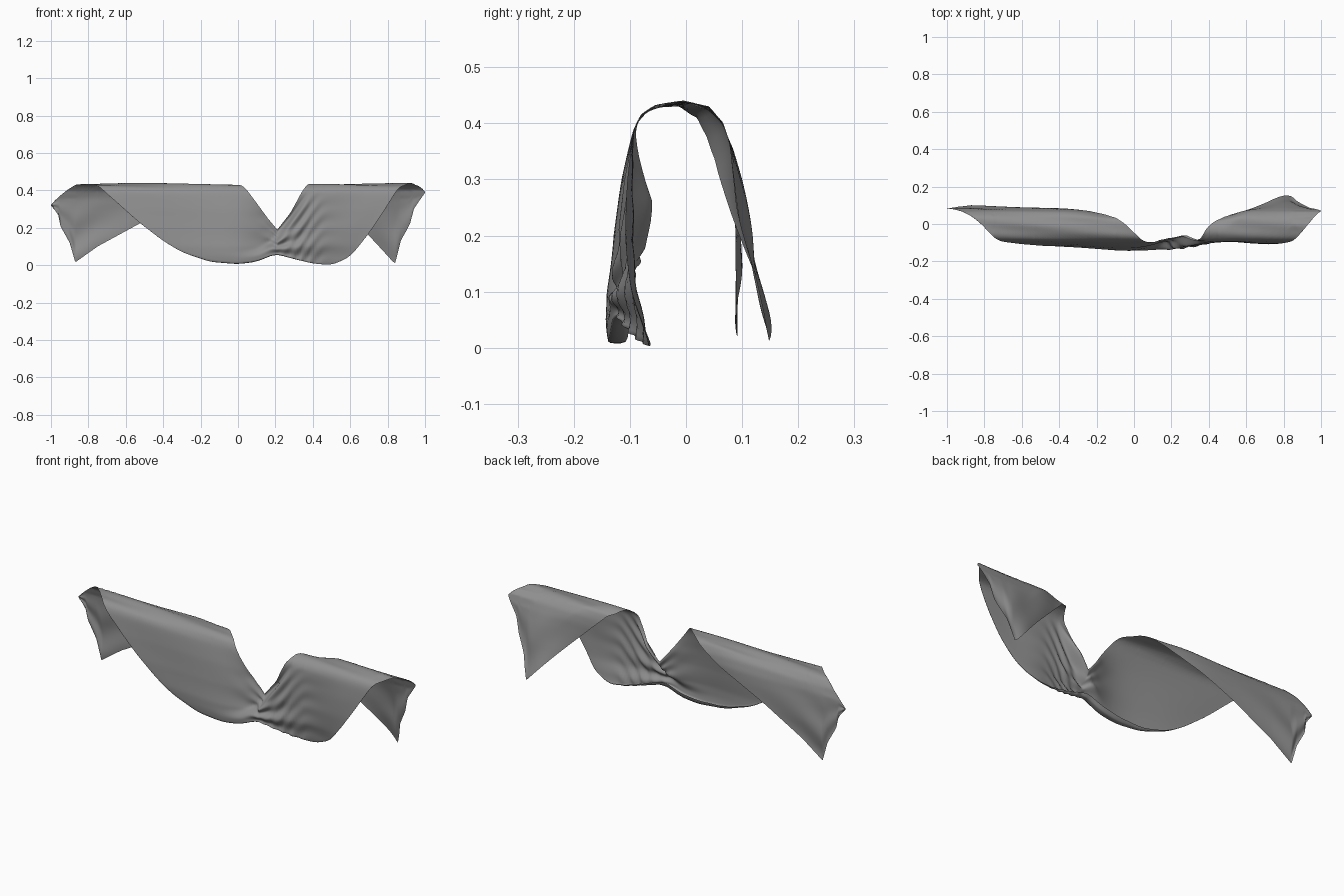
import bpy, bmesh, math

if "Cube" in bpy.data.objects:
    bpy.data.objects.remove(bpy.data.objects["Cube"])

# Distance around the pole (front negative, back positive) -> y, z
PROFILE = [(-.5, -.104, .0), (-.4, -.115, .1), (-.3, -.114, .2), (-.2, -.106, .3),
           (-.14, -.098, .36), (-.11, -.093, .39), (-.08, -.08, .415), (-.05, -.055, .43),
           (0, -.005, .437), (.05, .04, .427), (.09, .066, .4), (.14, .08, .357),
           (.2, .086, .3), (.3, .093, .2), (.4, .096, .1), (.5, .096, .0)]

# Two long edges of the scarf as (x, distance around the pole)
REAR_EDGE = [(-1, .18), (-.96, .23), (-.95, .29), (-.9, .38), (-.87, .485), (-.75, .4),
             (-.53, .28), (-.25, .15), (-.1, .06), (.02, -.06), (.08, -.14), (.16, -.25),
             (.21, -.31), (.28, -.22), (.34, -.11), (.38, -.03), (.45, .06), (.6, .23),
             (.84, .495), (.87, .37), (.92, .28), (.94, .2), (1, .105)]
FRONT_EDGE = [(-1, .175), (-.93, .1), (-.83, .02), (-.72, -.1), (-.53, -.27), (-.4, -.37),
              (-.3, -.43), (-.15, -.48), (0, -.491), (.1, -.478), (.2, -.437), (.3, -.465),
              (.4, -.49), (.5, -.499), (.6, -.455), (.7, -.33), (.8, -.18), (.86, -.08),
              (.93, .0), (1, .1)]

# Ridge of the fold that sweeps from the pole down across the waist (x, z)
RIDGE = [(-.3, .05), (0, .035), (.12, .06), (.2, .11), (.3, .25), (.38, .37), (.45, .47)]


def lerp(table, t, k=1):
    for a, b in zip(table, table[1:]):
        if t <= b[0]:
            f = max(0, (t - a[0]) / (b[0] - a[0]))
            return a[k] + f * (b[k] - a[k])
    return table[-1][k]


def smooth_lerp(table, t, k=1, w=.03):
    return sum(lerp(table, t + d * w, k) for d in (-1, -.5, 0, .5, 1)) / 5


def bump(x, centre, width):
    return math.exp(-((x - centre) / width) ** 2)


def step(t):
    t = min(1, max(0, t))
    return t * t * (3 - 2 * t)


def cloth_point(x, v):
    hi = lerp(REAR_EDGE, x)
    lo = smooth_lerp(FRONT_EDGE, x) if abs(x) < .95 else lerp(FRONT_EDGE, x)
    s = hi + (lo - hi) * v
    y, z = lerp(PROFILE, s, 1), lerp(PROFILE, s, 2)
    front = min(1, max(0, (-s - .1) / .35))
    back = min(1, max(0, (s - .12) / .35))
    # swag bellies
    y += front * (-.032 * bump(x, .0, .28) + .036 * bump(x, .5, .17))
    # cloth left of the sweeping fold tucks behind it
    over = step((z - smooth_lerp(RIDGE, x)) / .05 + .2)
    y += .05 * over * bump(x, .24, .15) * min(1, front * 2.5)
    # pleats fanning to the right, and following the sweep
    y += front * .008 * math.sin(v * 22) * bump(x, .28, .13)
    y += .005 * math.sin((z - smooth_lerp(RIDGE, x)) * 75) * bump(x, .33, .14) * min(1, front * 4)
    y += front * .003 * math.sin(v * 12 + x * 3)
    # flared tails with soft waves
    if x > 0:
        y += back * (.053 * bump(x, .8, .12) - .015 * step((x - .85) / .1))
    y += back * .009 * math.sin(v * 13 + 3 * x)
    # edges crossing the pole curl inwards
    curl = max(0, 1 - v / .22) * (bump(x, .5, .14) + .5 * bump(x, -.15, .15))
    y -= .03 * curl * step((s + .02) / .1)
    z -= .022 * curl * step((s + .05) / .1)
    # shallow wrinkles along the top
    top = bump(s, 0, .09)
    z += top * .004 * math.sin(s * 60 + x * 9)
    return y, z


# Draped scarf: one grid with a rolled lower hem
xs = sorted({round(-1 + i / 75, 4) for i in range(151)} | {p[0] for p in REAR_EDGE})
ROWS, HEM = 48, 5
bm = bmesh.new()
columns = []
for x in xs:
    col = [bm.verts.new((x, *cloth_point(x, j / ROWS))) for j in range(ROWS + 1)]
    y, z = col[-1].co.yz
    r = .018 * bump(x, .08, .27) + .0004
    for k in range(1, HEM + 1):
        a = math.pi * k / HEM
        lift = r * 1.2 if k == HEM else 0
        col.append(bm.verts.new((x, y + r * (1 - math.cos(a)), z - r * .2 * math.sin(a) + lift)))
    columns.append(col)
for a, b in zip(columns, columns[1:]):
    for j in range(len(a) - 1):
        bm.faces.new((a[j], a[j + 1], b[j + 1], b[j]))
mesh = bpy.data.meshes.new("draped_scarf")
bm.to_mesh(mesh)
bm.free()
scarf = bpy.data.objects.new("draped_scarf", mesh)
bpy.context.collection.objects.link(scarf)

# Dark grey cloth
cloth = bpy.data.materials.new("dark_cloth")
cloth.diffuse_color = (.28, .28, .28, 1)
cloth.use_nodes = True
cloth.node_tree.nodes["Principled BSDF"].inputs["Base Color"].default_value = cloth.diffuse_color
mesh.materials.append(cloth)

# Soften the folds and shade smooth
soft = scarf.modifiers.new("soften", 'SMOOTH')
soft.factor, soft.iterations = .5, 1
bpy.context.view_layer.objects.active = scarf
scarf.select_set(True)
bpy.ops.object.shade_smooth()
